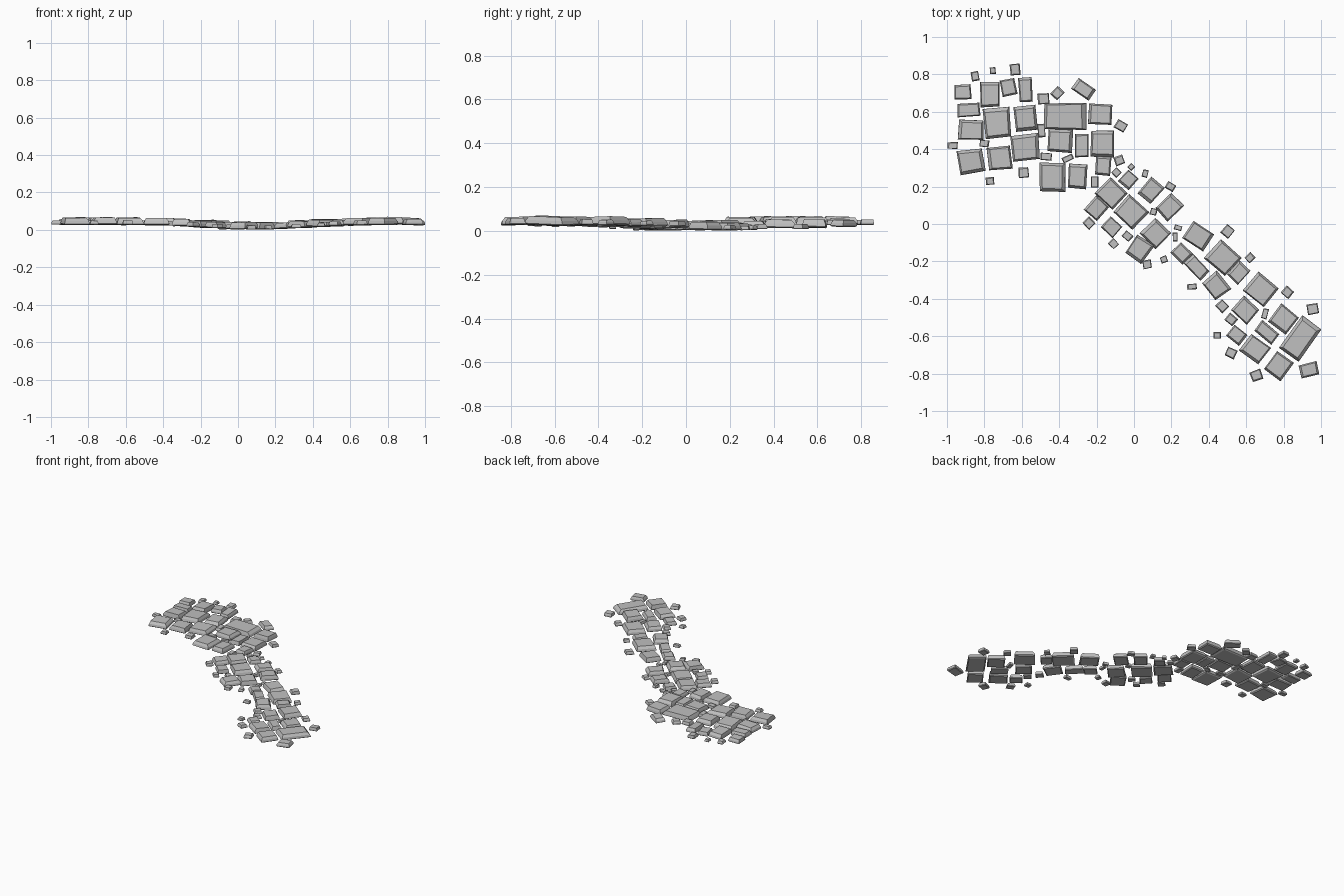
import bpy
import bmesh
import math
import random
from mathutils import Matrix, Vector

random.seed(7)

default_cube = bpy.data.objects.get("Cube")
if default_cube:
    bpy.data.objects.remove(default_cube, do_unlink=True)

# One grey stone colour
stone_grey = bpy.data.materials.new("stone_grey")
stone_grey.use_nodes = True
colour = (0.53, 0.53, 0.53, 1.0)
stone_grey.diffuse_color = colour
stone_grey.node_tree.nodes["Principled BSDF"].inputs["Base Color"].default_value = colour


def ground_height(x):
    """Path dips gently to the ground around its middle."""
    return 0.028 - 0.025 * math.exp(-((x - 0.1) / 0.36) ** 2)


def add_stone(bm, x, y, width, depth, angle):
    """Four-sided block: tapered underside, steep belt, uneven chamfer, flat top."""
    size = math.sqrt(width * depth)
    height = min(0.012 + 0.22 * size, 0.038)
    tilt = [Matrix.Rotation(math.radians(random.uniform(-2, 2)), 4, axis) for axis in "XY"]
    place = (Matrix.Translation((x, y, ground_height(x)))
             @ Matrix.Rotation(math.radians(angle), 4, "Z") @ tilt[0] @ tilt[1])
    corners = [(sx * random.uniform(0.95, 1.06), sy * random.uniform(0.95, 1.06))
               for sx, sy in ((-1, -1), (1, -1), (1, 1), (-1, 1))]
    # Each side of the top gets its own chamfer width
    left, right, front, back = [random.uniform(0.06, 0.24) for _ in range(4)]

    def ring(level, inset, chamfer):
        verts = []
        for cx, cy in corners:
            px = cx * inset - chamfer * math.copysign(right if cx > 0 else left, cx)
            py = cy * inset - chamfer * math.copysign(back if cy > 0 else front, cy)
            verts.append(bm.verts.new(
                place @ Vector((px * width / 2, py * depth / 2, level * height))))
        return verts

    rings = [ring(0, 0.88, 0), ring(0.15, 1, 0), ring(0.55, 0.95, 0), ring(1, 0.95, 1)]
    bm.faces.new(rings[0][::-1])
    bm.faces.new(rings[-1])
    for low, high in zip(rings, rings[1:]):
        for i in range(4):
            j = (i + 1) % 4
            bm.faces.new((low[i], low[j], high[j], high[i]))


def lay_stones(name, heading, stones):
    """Stones are (x, y, width, depth, extra turn) in hundredths and degrees."""
    bm = bmesh.new()
    for x, y, width, depth, *turn in stones:
        add_stone(bm, x / 100, y / 100, width / 100, depth / 100, heading + sum(turn))
    mesh = bpy.data.meshes.new(name)
    bm.to_mesh(mesh)
    bm.free()
    mesh.materials.append(stone_grey)
    bpy.context.collection.objects.link(bpy.data.objects.new(name, mesh))


# Wide end of the path
lay_stones("wide_end_paving", 3, [
    (-91.5, 70.5, 9, 8), (-77, 69.5, 10, 13.5, -2), (-67, 73, 8, 9, 8),
    (-58, 72, 7, 13), (-27, 72, 11, 7, -38),
    (-88.5, 61, 12, 7), (-73, 54, 14, 15.5, 2), (-58, 56.5, 12, 13.5, 4),
    (-37, 57.5, 22, 14, -3), (-18, 58.5, 13, 11, -5),
    (-87, 50.5, 13.5, 10.5, -5), (-39.5, 44.5, 13, 12, -5),
    (-28, 42, 7, 12, -3), (-17, 43, 12, 14, -3), (-58, 41, 14.5, 13.5, 3),
    (-87, 33.5, 13.5, 12.5, 5), (-72, 35, 12.5, 12, 3),
    (-43.5, 25, 14, 15, -3), (-30, 25.5, 10, 13, -6), (-16.5, 31, 8, 10, -8),
])
lay_stones("wide_end_pebbles", 5, [
    (-48.5, 67, 6, 5.5), (-41, 70, 6, 5, 40), (-7, 52.5, 6, 5, -35),
    (-80, 43, 5, 3.5, -10), (-97, 42, 5.5, 3.5, -5), (-49.5, 50, 4, 7),
    (-47, 36, 6, 4, -10), (-35.5, 35, 6, 3, 20), (-59, 27.5, 5.5, 5.5),
    (-77, 23, 4.5, 4), (-21, 22.5, 4, 6, -5), (-85, 79, 4, 5, 5),
    (-75.5, 82, 3, 3.5), (-63.5, 82.5, 5.5, 6), (-8, 34, 5, 5, 15),
    (-9.5, 27.5, 4, 4, 40), (-1.5, 30.5, 3, 3, 40),
])

# Narrow middle, running diagonally
lay_stones("middle_paving", -42, [
    (-3, 23.5, 7.5, 8), (-12, 16.5, 13, 12), (9, 18, 9, 11.5),
    (19, 9, 10, 12, -4), (-20, 8.5, 9, 10), (-1.5, 6.5, 14, 13),
    (-12, -1.5, 8.5, 8), (11.5, -5, 12, 12, -2), (3, -13.5, 10.5, 12, 7),
    (25.5, -15.5, 9, 8, -3),
])
lay_stones("middle_pebbles", -15, [
    (6, 27, 3, 4), (19.5, 20, 5, 4, -15), (10.5, 6.5, 3.5, 3.5),
    (-24, 0.5, 5, 5, -30), (-3.5, -6.5, 5, 4, -25), (23.5, -2, 4, 2.5),
    (22, -7, 2.5, 5, 15), (-11, -10.5, 4.5, 4, -30), (7, -21.5, 4.5, 4.5, 25),
    (16, -19, 3.5, 3.5, 35),
])

# Lower end, widening again
lay_stones("lower_end_paving", -42, [
    (34.5, -6.5, 13, 11, 8), (33.5, -23, 13, 7, -4), (47.5, -18, 14.5, 13.5),
    (56, -26, 8, 10), (44, -33, 12, 10.5, -10), (68, -35, 14.5, 13, 3),
    (59.5, -46, 11.5, 10.5), (80, -51, 12, 11.5, 4), (89, -61, 13, 21, 7),
    (71, -58, 12, 7, 3), (55, -59.5, 8.5, 7.5, 4), (64.5, -67, 13, 11, 6),
    (77.5, -76, 11, 12, 6),
])
lay_stones("lower_end_pebbles", -40, [
    (50, -4, 5.5, 6), (62, -18, 4, 4.5, -5), (31, -33.5, 5, 3, 45),
    (82, -36.5, 5.5, 5), (47, -44, 5.5, 5, -5), (52, -51, 5.5, 5),
    (70, -48, 3, 5.5, 25), (95.5, -45.5, 6, 5.5, 50), (44.5, -59.5, 4, 3.5, 40),
    (52, -69, 5.5, 5, 15), (93.5, -78, 10, 7, 55), (65.5, -81, 6, 5.5, 60),
])
